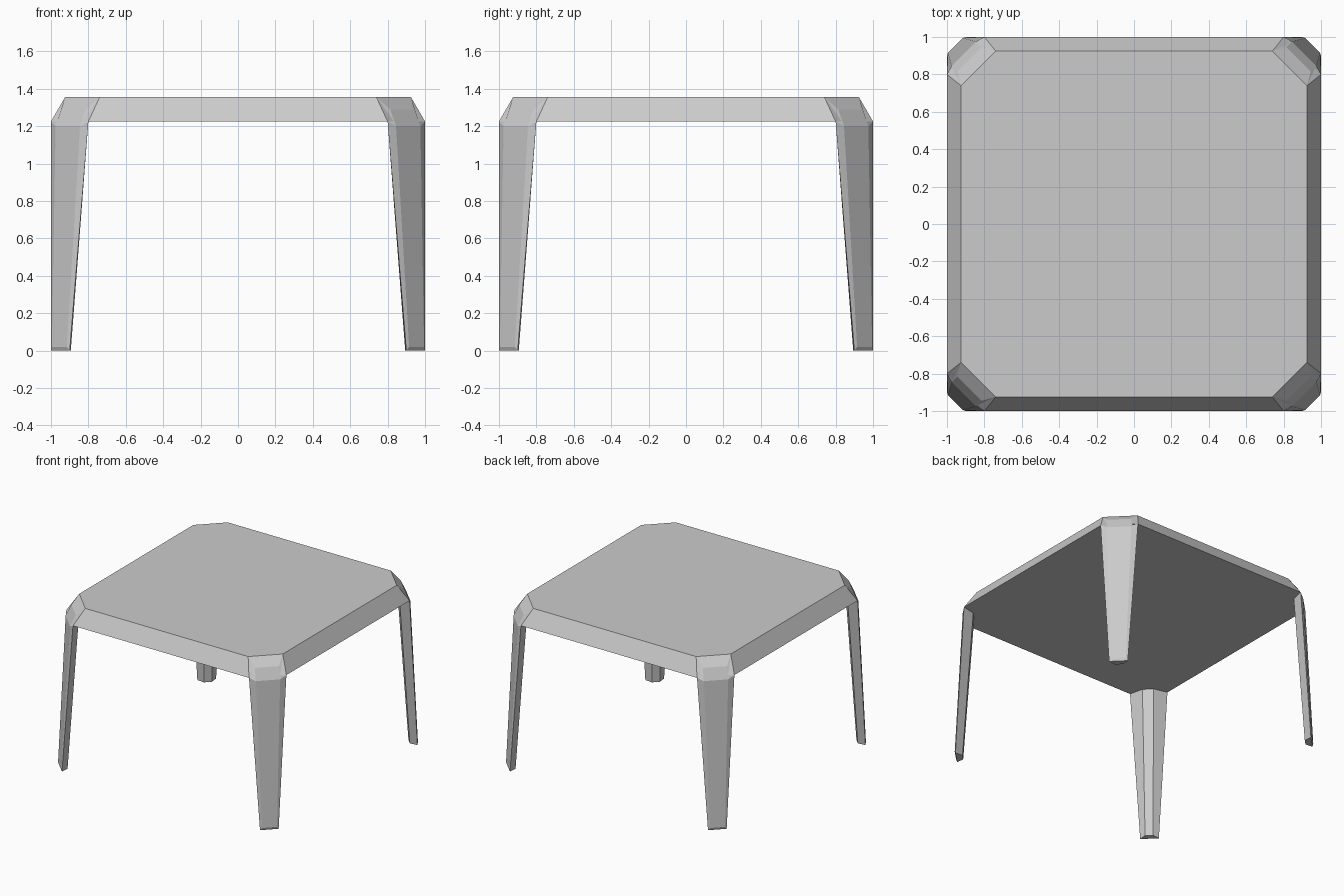
import bpy, bmesh

if "Cube" in bpy.data.objects:
    bpy.data.objects.remove(bpy.data.objects["Cube"])


def make_object(name, verts, faces):
    bm = bmesh.new()
    vs = [bm.verts.new(v) for v in verts]
    for f in faces:
        bm.faces.new([vs[i] for i in f])
    bmesh.ops.recalc_face_normals(bm, faces=bm.faces)
    mesh = bpy.data.meshes.new(name)
    bm.to_mesh(mesh)
    bm.free()
    ob = bpy.data.objects.new(name, mesh)
    bpy.context.collection.objects.link(ob)
    return ob


def octagon(half, cut, z):
    ring = []
    for sx, sy in ((1, 1), (-1, 1), (-1, -1), (1, -1)):
        a, b = (sx * half, sy * cut, z), (sx * cut, sy * half, z)
        ring += [a, b] if sx == sy else [b, a]
    return ring


# Table top: shallow eight-sided slab with sloping rim
sides = [(i, (i + 1) % 8, (i + 1) % 8 + 8, i + 8) for i in range(8)]
make_object("table_top", octagon(1.0, 0.8, 1.225) + octagon(0.925, 0.74, 1.355),
            sides + [tuple(range(8)), tuple(range(8, 16))])

# Leg: pairs of points placed symmetrically about the corner diagonal
# (height, mid position along x and y, half spread)
pairs = [
    (1.355, 0.8325, 0.0925),  # 0 rim top
    (1.225, 0.90, 0.10),      # 1 rim bottom
    (0.00, 0.95, 0.05),       # 2 foot
    (1.29, 0.88, 0.065),      # 3 raised panel top
    (1.20, 0.91, 0.065),      # 4 raised panel bend
    (0.02, 0.955, 0.04),      # 5 raised panel foot
    (1.225, 0.857, 0.03),     # 6 inner ridge top
    (0.00, 0.915, 0.021),     # 7 inner ridge foot
]
verts = []
for z, m, d in pairs:
    verts += [(m + d, m - d, z), (m - d, m + d, z)]

# Bands cross the diagonal, side faces appear once on each side of it
bands = [(0, 3), (3, 4), (4, 5), (5, 2), (2, 7), (7, 6), (6, 0)]
flanks = [(0, 1, 4, 3), (1, 2, 5, 4), (1, 6, 7, 2), (0, 6, 1)]
faces = [(2 * a, 2 * a + 1, 2 * b + 1, 2 * b) for a, b in bands]
faces += [tuple(2 * i + s for i in f) for f in flanks for s in (0, 1)]

# Four corner legs by mirroring
legs = make_object("corner_legs", verts, faces)
mirror = legs.modifiers.new("Mirror", 'MIRROR')
mirror.use_axis = (True, True, False)
mirror.use_mirror_merge = False
